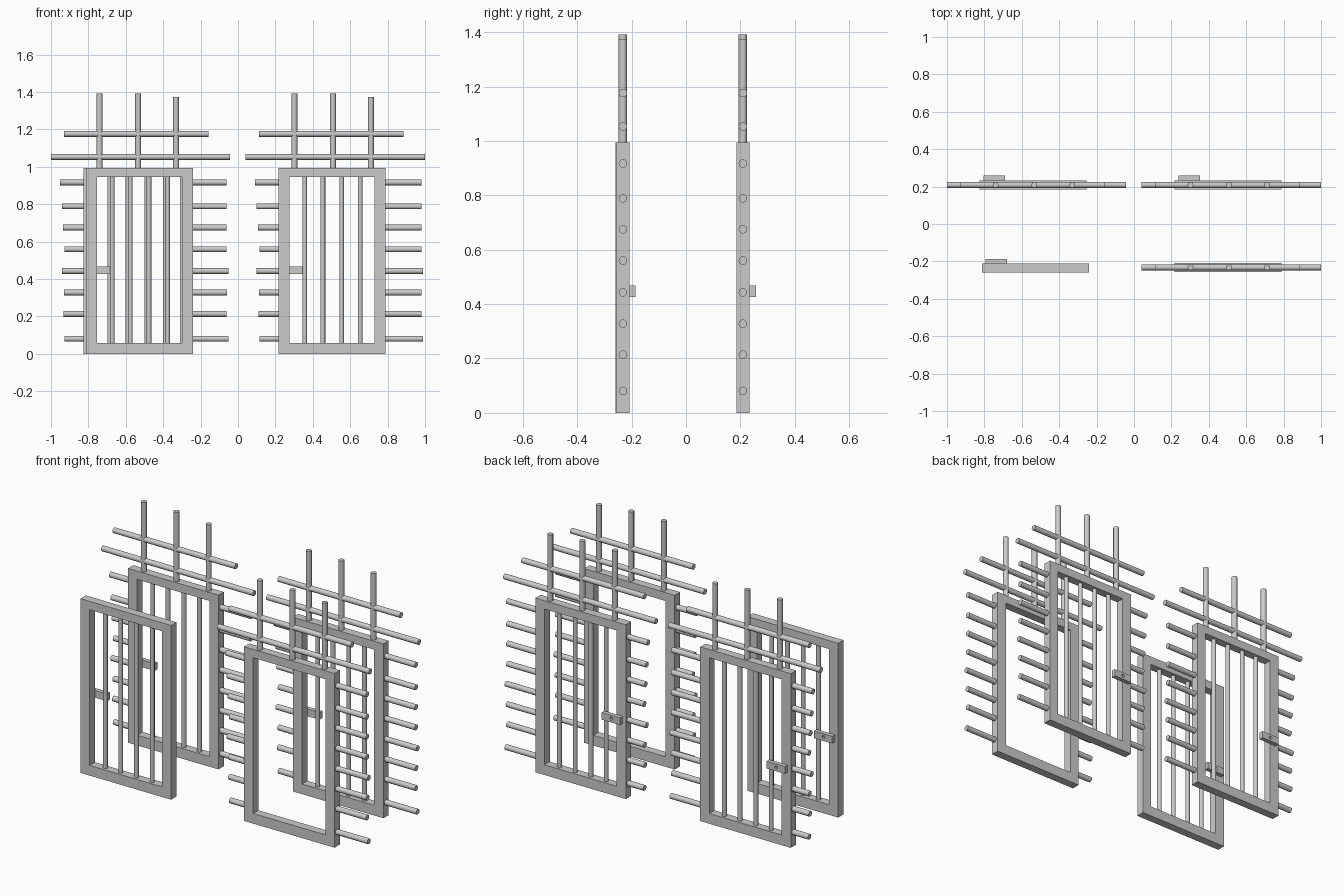
import bpy, bmesh
from math import pi
from mathutils import Vector

if "Cube" in bpy.data.objects:
    bpy.data.objects.remove(bpy.data.objects["Cube"])

W, H, T = 0.572, 0.995, 0.048      # frame width, height, depth


def add_object(name, bm):
    me = bpy.data.meshes.new(name)
    bmesh.ops.recalc_face_normals(bm, faces=bm.faces)
    bm.to_mesh(me)
    bm.free()
    ob = bpy.data.objects.new(name, me)
    bpy.context.collection.objects.link(ob)
    return ob


def box(bm, lo, hi):
    lo, hi = Vector(lo), Vector(hi)
    vs = bmesh.ops.create_cube(bm, size=1)['verts']
    for v in vs:
        v.co = (lo + hi) / 2 + v.co * (hi - lo)


def rods(name, segments, r, sides=16):
    """One object of straight round rods between pairs of points."""
    bm = bmesh.new()
    for a, b in segments:
        a, b = Vector(a), Vector(b)
        d = b - a
        m = d.to_track_quat('Z', 'Y').to_matrix().to_4x4()
        m.translation = (a + b) / 2
        bmesh.ops.create_cone(bm, cap_ends=True, segments=sides, radius1=r,
                              radius2=r, depth=d.length, matrix=m)
    for f in bm.faces:
        f.smooth = len(f.verts) == 4
    for e in bm.edges:
        e.smooth = all(len(f.verts) == 4 for f in e.link_faces)
    return add_object(name, bm)


# All parts are modelled with the frame's lower left corner at the origin
# Rectangular frame: a ring of quads, extruded in depth
bm = bmesh.new()
outer = [(0, 0), (W, 0), (W, H), (0, H)]
inner = [(0.058, 0.058), (W - 0.058, 0.058), (W - 0.058, 0.947), (0.058, 0.947)]
vo = [bm.verts.new((x, -T / 2, z)) for x, z in outer]
vi = [bm.verts.new((x, -T / 2, z)) for x, z in inner]
ring = [bm.faces.new((vo[i], vo[(i + 1) % 4], vi[(i + 1) % 4], vi[i])) for i in range(4)]
ext = bmesh.ops.extrude_face_region(bm, geom=ring, use_keep_orig=True)['geom']
bmesh.ops.translate(bm, vec=(0, T, 0), verts=[v for v in ext if isinstance(v, bmesh.types.BMVert)])
frame = add_object("door_frame", bm)

# Upright bars inside the door
bars = rods("door_bars", [((x, 0, 0.05), (x, 0, 0.955))
                          for x in (0.14, 0.237, 0.337, 0.436)], 0.0125)

# Side rods, uneven in length
levels = (0.081, 0.214, 0.328, 0.443, 0.56, 0.675, 0.789, 0.917)
left = (-0.102, -0.107, -0.105, -0.117, -0.102, -0.11, -0.117, -0.126)
right = (0.773, 0.763, 0.765, 0.773, 0.763, 0.763, 0.763, 0.763)
stubs = []
for z, l, r in zip(levels, left, right):
    stubs += [((l, 0, z), (0.01, 0, z)), ((W - 0.01, 0, z), (r, 0, z))]
side_rods = rods("side_rods", stubs, 0.0155)

# Crossed rods above the frame
top_rods = rods("top_rods", [
    ((-0.176, 0, 1.053), (0.782, 0, 1.053)),
    ((-0.104, 0, 1.176), (0.668, 0, 1.176)),
    ((0.085, 0, 0.985), (0.085, 0, 1.391)),
    ((0.291, 0, 0.985), (0.291, 0, 1.391)),
    ((0.494, 0, 0.985), (0.494, 0, 1.373))], 0.0155)

# Lock box with a keyhole cut in the back face
bm = bmesh.new()
box(bm, (0.02, T / 2, 0.427), (0.135, T / 2 + 0.025, 0.468))
lock = add_object("lock_box", bm)
cutter = rods("keyhole_cutter", [((0.075, T / 2 + 0.013, 0.448), (0.075, T / 2 + 0.05, 0.448))], 0.009)
cutter.hide_render = True
mod = lock.modifiers.new("keyhole", 'BOOLEAN')
mod.object = cutter
mod.solver = 'EXACT'
dg = bpy.context.evaluated_depsgraph_get()
lock.data = bpy.data.meshes.new_from_object(lock.evaluated_get(dg))
lock.modifiers.clear()
bpy.data.objects.remove(cutter)

# Full gate twice at the back, door alone and empty surround at the front
layout = [
    ("back_right", (0.217, 0.209, 0), (frame, bars, side_rods, top_rods, lock)),
    ("back_left", (-0.825, 0.209, 0), (frame, bars, side_rods, top_rods, lock)),
    ("front_left", (-0.813, -0.2355, 0), (frame, bars, lock)),
    ("front_right", (0.217, -0.232, 0), (frame, side_rods, top_rods)),
]
for place, pos, parts in layout:
    for part in parts:
        ob = part.copy()
        ob.name = f"{place}_{part.name}"
        ob.location = pos
        bpy.context.collection.objects.link(ob)
for part in (frame, bars, side_rods, top_rods, lock):
    bpy.data.objects.remove(part)
